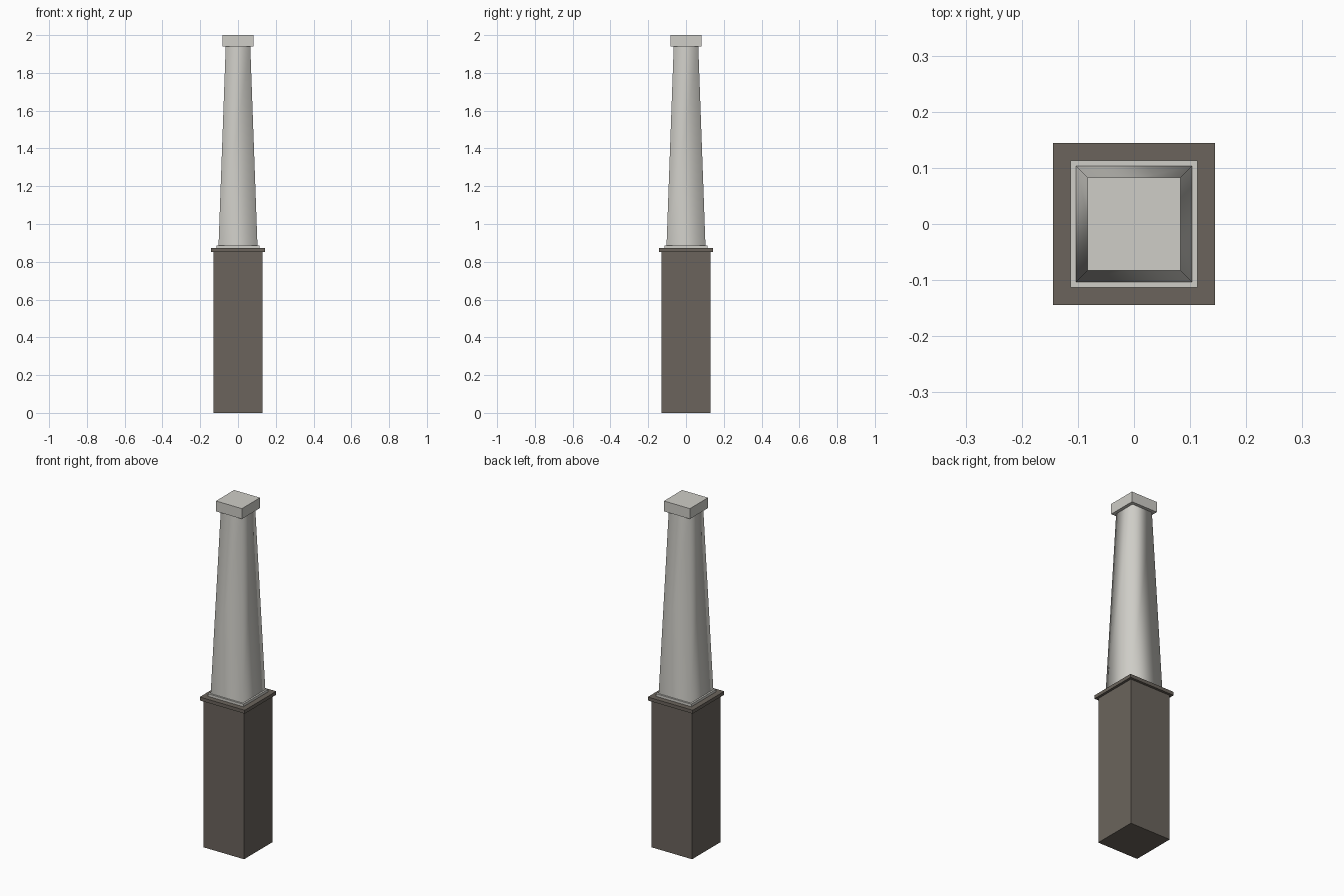
import bpy
import bmesh

if "Cube" in bpy.data.objects:
    bpy.data.objects.remove(bpy.data.objects["Cube"])


def make_material(name, color):
    mat = bpy.data.materials.new(name)
    mat.diffuse_color = (*color, 1.0)
    mat.use_nodes = True
    mat.node_tree.nodes["Principled BSDF"].inputs["Base Color"].default_value = mat.diffuse_color
    return mat


stone = make_material("dark_stone", (0.145, 0.127, 0.107))
paint = make_material("pale_paint", (0.62, 0.61, 0.57))


def square_block(name, z0, z1, half0, half1, mat, smooth=False, ends=True):
    """Square block, optionally tapered from half-width half0 up to half1."""
    bm = bmesh.new()
    corners = ((-1, -1), (1, -1), (1, 1), (-1, 1))
    low = [bm.verts.new((x * half0, y * half0, z0)) for x, y in corners]
    high = [bm.verts.new((x * half1, y * half1, z1)) for x, y in corners]
    for i in range(4):
        j = (i + 1) % 4
        face = bm.faces.new((low[i], low[j], high[j], high[i]))
        face.smooth = smooth
    if ends:
        bm.faces.new(low[::-1])
        bm.faces.new(high)
    mesh = bpy.data.meshes.new(name)
    bm.to_mesh(mesh)
    bm.free()
    mesh.materials.append(mat)
    obj = bpy.data.objects.new(name, mesh)
    bpy.context.collection.objects.link(obj)
    return obj


# Stone pier and its overhanging slab
square_block("pedestal", 0.0, 0.852, 0.13, 0.13, stone)
square_block("pedestal_slab", 0.852, 0.872, 0.144, 0.144, stone)

# Painted column: foot plate, softly shaded tapered shaft, cap block
square_block("column_foot", 0.872, 0.887, 0.113, 0.113, paint)
square_block("column_shaft", 0.887, 1.94, 0.103, 0.065, paint, smooth=True, ends=False)
square_block("column_cap", 1.94, 2.0, 0.083, 0.083, paint)
